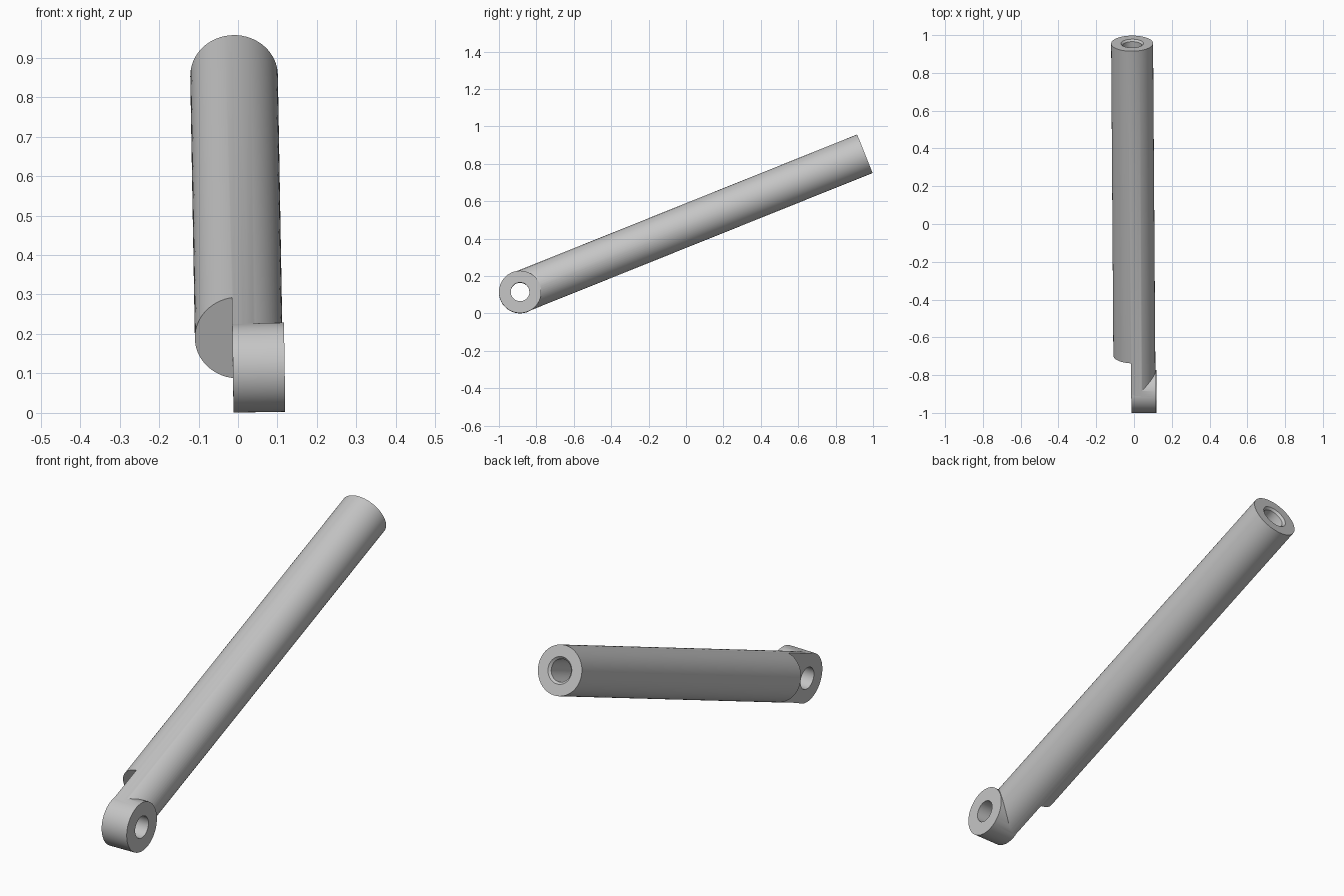
import bpy
import math
from mathutils import Matrix, Vector

cube = bpy.data.objects.get("Cube")
if cube:
    bpy.data.objects.remove(cube, do_unlink=True)

RADIUS, LENGTH = 0.112, 1.986
EYE_IN, EYE_OUT = -0.016, 0.115
STEP = 0.205

metal = bpy.data.materials.new("grey_metal")
metal.use_nodes = True
metal.diffuse_color = (0.56, 0.56, 0.56, 1)
metal.node_tree.nodes["Principled BSDF"].inputs["Base Color"].default_value = metal.diffuse_color


def cylinder(name, axis, start, end, r1, r2=None, sides=64):
    """Cylinder or cone along the local X or Y axis, from start to end."""
    turn = Matrix.Rotation(math.pi / 2, 4, "Y") if axis == "X" else Matrix.Rotation(-math.pi / 2, 4, "X")
    bpy.ops.mesh.primitive_cone_add(vertices=sides, radius1=r1, radius2=r1 if r2 is None else r2,
                                    depth=end - start)
    obj = bpy.context.object
    obj.name = name
    obj.data.transform(turn @ Matrix.Translation((0, 0, (start + end) / 2)))
    obj.data.materials.append(metal)
    return obj


def combine(target, tool, operation):
    """Apply a boolean and remove the tool."""
    tool.hide_render = True
    mod = target.modifiers.new(tool.name, "BOOLEAN")
    mod.operation, mod.object, mod.solver = operation, tool, "EXACT"
    bpy.ops.object.select_all(action="DESELECT")
    bpy.context.view_layer.objects.active = target
    target.select_set(True)
    bpy.ops.object.modifier_apply(modifier=mod.name)
    bpy.data.objects.remove(tool, do_unlink=True)


# Round rod with a disc-shaped eye at its lower end
rod = cylinder("rod_with_eye", "Y", 0, LENGTH, RADIUS - 0.001)
combine(rod, cylinder("eye", "X", EYE_IN, EYE_OUT, RADIUS + 0.001), "UNION")

# Half of the rod cut away beside the eye
bpy.ops.mesh.primitive_cube_add(size=1)
notch = bpy.context.object
notch.name = "notch_cutter"
notch.data.transform(Matrix.Translation((EYE_IN - 0.2, STEP - 0.25, 0)) @ Matrix.Diagonal((0.4, 0.5, 0.5, 1)))
notch.data.materials.append(metal)
combine(rod, notch, "DIFFERENCE")

# Pin hole through the eye, chamfered bore in the far end
combine(rod, cylinder("pin_hole_cutter", "X", -0.3, 0.3, 0.05), "DIFFERENCE")
combine(rod, cylinder("bore_cutter", "Y", LENGTH - 0.3, LENGTH + 0.1, 0.05), "DIFFERENCE")
combine(rod, cylinder("chamfer_cutter", "Y", LENGTH - 0.012, LENGTH + 0.012, 0.048, 0.072), "DIFFERENCE")

bpy.ops.object.shade_smooth_by_angle(angle=math.radians(30))

# Lean the rod up and back from the eye
along = Vector((-0.013, 1.843, 0.74)).normalized()
side = Vector((1, 0.001, 0.015))
side = (side - along * side.dot(along)).normalized()
up = side.cross(along)
rod.matrix_world = Matrix.Translation((0.003, -0.887, 0.114)) @ Matrix((side, along, up)).transposed().to_4x4()
